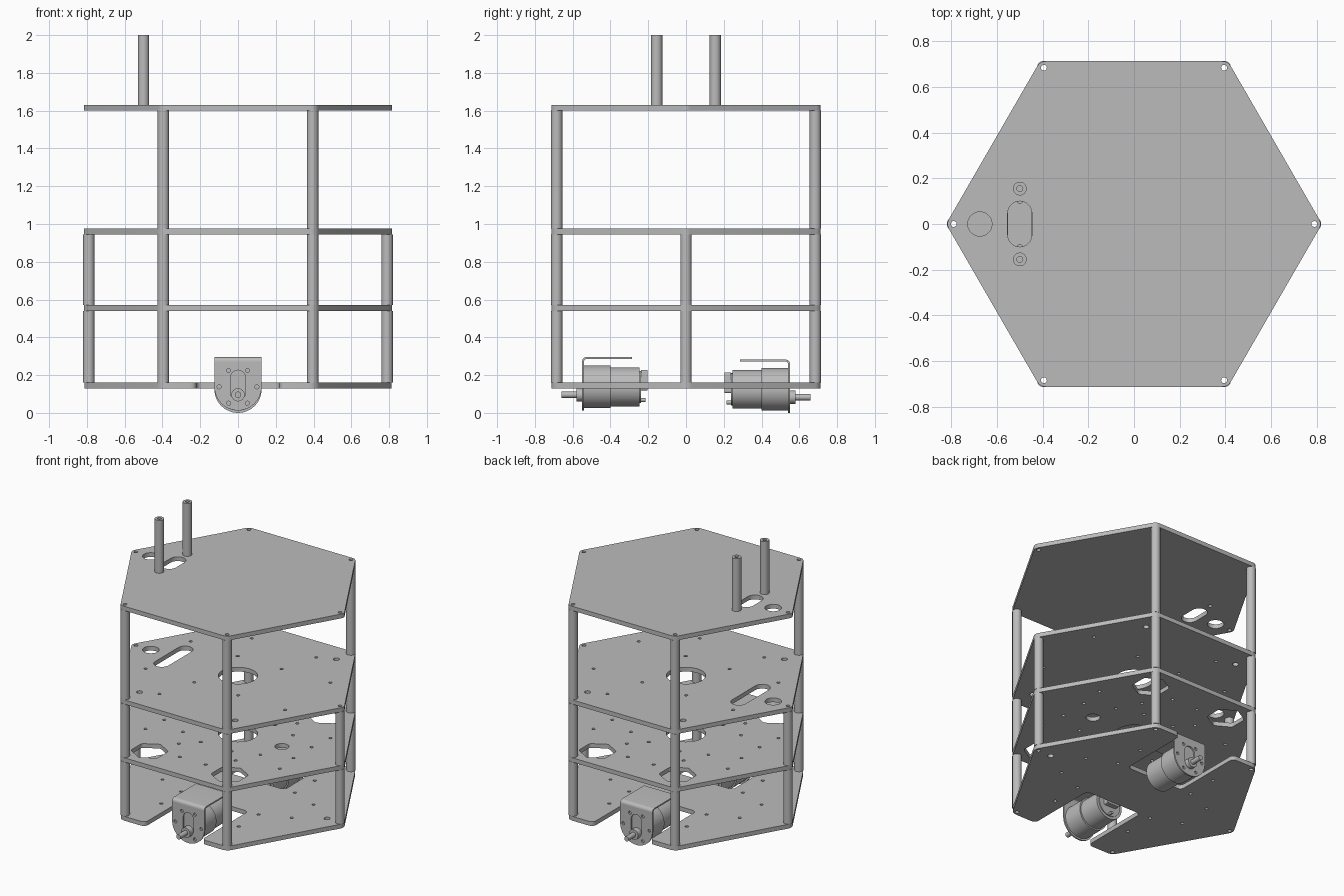
import bpy, bmesh, math
from math import cos, sin, pi
from mathutils import Matrix, Vector

cube = bpy.data.objects.get("Cube")
if cube:
    bpy.data.objects.remove(cube, do_unlink=True)

grey = bpy.data.materials.new("plain grey")
grey.use_nodes = True
COLOUR = (0.5, 0.5, 0.5, 1)
grey.diffuse_color = COLOUR
grey.node_tree.nodes["Principled BSDF"].inputs["Base Color"].default_value = COLOUR


# 2D outline helpers
def circle(x, y, r, n=16, turn=0.0):
    return [(x + r * cos(turn + 2 * pi * i / n), y + r * sin(turn + 2 * pi * i / n)) for i in range(n)]


def slot(x, y, r, reach):
    """Upright slot with round ends; reach is half its full length."""
    top = [(x + r * cos(pi * i / 10), y + reach - r + r * sin(pi * i / 10)) for i in range(11)]
    return top + [(2 * x - px, 2 * y - py) for px, py in top]


def rounded(points, cut, steps=5):
    out = []
    for i, p in enumerate(points):
        p, a, b = Vector(p), Vector(points[i - 1]), Vector(points[(i + 1) % len(points)])
        s, e = p + (a - p).normalized() * cut, p + (b - p).normalized() * cut
        for k in range(steps + 1):
            t = k / steps
            out.append(tuple(s * (1 - t) ** 2 + p * 2 * t * (1 - t) + e * t * t))
    return out


def mirrored(x, y):
    return [(sx * x, sy * y) for sx in (1, -1) for sy in (1, -1)]


def extrude(name, loops, low, high, place=Matrix()):
    """Solid from an outer loop and hole loops, between two heights."""
    curve = bpy.data.curves.new(name, "CURVE")
    curve.dimensions = "2D"
    curve.fill_mode = "BOTH"
    curve.extrude = (high - low) / 2
    for loop in loops:
        spline = curve.splines.new("POLY")
        spline.points.add(len(loop) - 1)
        for point, (x, y) in zip(spline.points, loop):
            point.co = (x, y, 0, 1)
        spline.use_cyclic_u = True
    temp = bpy.data.objects.new(name + " outline", curve)
    bpy.context.collection.objects.link(temp)
    graph = bpy.context.evaluated_depsgraph_get()
    mesh = bpy.data.meshes.new_from_object(temp.evaluated_get(graph))
    bpy.data.objects.remove(temp, do_unlink=True)
    bpy.data.curves.remove(curve)
    bm = bmesh.new()
    bm.from_mesh(mesh)
    bmesh.ops.remove_doubles(bm, verts=bm.verts, dist=0.00001)
    bmesh.ops.recalc_face_normals(bm, faces=bm.faces)
    bm.transform(place @ Matrix.Translation((0, 0, (low + high) / 2)))
    bm.to_mesh(mesh)
    bm.free()
    mesh.materials.clear()
    mesh.materials.append(grey)
    obj = bpy.data.objects.new(name, mesh)
    bpy.context.collection.objects.link(obj)
    bpy.ops.object.select_all(action="DESELECT")
    obj.select_set(True)
    bpy.context.view_layer.objects.active = obj
    bpy.ops.object.shade_smooth_by_angle(angle=math.radians(35))
    return obj


# Plates
R, THICK, BORE = 0.823, 0.03, 0.013
LEVELS = [0.13, 0.54, 0.945, 1.6]
hexagon = circle(0, 0, R, 6)
outline = rounded(hexagon, 0.025)
corners = circle(0, 0, 0.79, 6)
bores = [circle(x, y, BORE) for x, y in corners]


def holes(r, *spots):
    return [circle(x, y, r, 12) for spot in spots for x, y in mirrored(*spot)]


# Base plate, notched front and back for the motors
half = [hexagon[0], hexagon[1], (0.22, hexagon[1][1]), (0.22, 0.2),
        (-0.22, 0.2), (-0.22, hexagon[1][1]), hexagon[2]]
notched = rounded(half + [(-x, -y) for x, y in half], 0.035)
base_holes = [circle(0.69, 0, 0.02)] + holes(0.011, (0.3, 0.2), (0.3, 0.42), (0.5, 0.12))
extrude("base_plate", [notched] + bores + base_holes, LEVELS[0], LEVELS[0] + THICK)

# Second plate, with hexagonal cutouts
cutouts = [rounded(circle(x, y, 0.12, 6, pi / 6), 0.015) for x, y in mirrored(0.31, 0.535)]
lower_holes = holes(0.011, (0.12, 0.24), (0.22, 0.34), (0.1, 0.5), (0.3, 0.18), (0.52, 0.28), (0.5, 0.1))
extrude("lower_plate", [outline, circle(0, 0, 0.125, 32), circle(0.34, 0, 0.045, 24)]
        + bores + cutouts + lower_holes, LEVELS[1], LEVELS[1] + THICK)

# Third plate, with cable openings
side_hole = circle(-0.675, 0, 0.053, 28)
middle_holes = holes(0.011, (0.17, 0.24), (0.25, 0.51), (0.54, 0.25)) + holes(0.02, (0.37, 0.56))
extrude("middle_plate", [outline, circle(0, 0, 0.125, 32), side_hole, slot(-0.5, 0, 0.052, 0.18)]
        + bores + middle_holes, LEVELS[2], LEVELS[2] + THICK)

# Top plate
masts = [(-0.5, 0.155), (-0.5, -0.155)]
extrude("top_plate", [outline, side_hole, slot(-0.5, 0, 0.053, 0.1)] + bores
        + [circle(x, y, BORE) for x, y in masts], LEVELS[3], LEVELS[3] + THICK)


# Tubular standoffs between the plates, and the two masts on top
def tube(name, x, y, low, high):
    extrude(name, [circle(x, y, 0.03, 24), circle(x, y, BORE)], low, high)


for tier in range(3):
    for i, (x, y) in enumerate(corners):
        if tier < 2 or abs(y) > 0.1:
            tube(f"standoff_{tier + 1}_{i + 1}", x, y, LEVELS[tier] + THICK, LEVELS[tier + 1])
for side, (x, y) in zip(("back", "front"), masts):
    tube("mast_" + side, x, y, LEVELS[3] + THICK, 2.0)


# Geared motors on bent brackets
def motor(side, height, turn):
    frame = Matrix.Translation((0, 0, height)) @ Matrix.Rotation(turn, 4, "Z")
    axis = frame @ Matrix.Rotation(pi / 2, 4, "X")

    def part(name, loops, low, high):
        extrude(f"{side}_{name}", loops, low, high, axis)

    W, TOP, SHEET, BEND = 0.125, 0.157, 0.01, 0.022
    # bracket face: round below, square above
    face = [(W * cos(a), W * sin(a)) for a in [pi + pi * i / 24 for i in range(25)]]
    face += [(W, TOP - BEND), (-W, TOP - BEND)]
    screws = [circle(0.1 * cos(a), 0.1 * sin(a), 0.011, 12) for a in [pi / 3 * i for i in range(6)]]
    part("bracket_face", [face, slot(0, 0.008, 0.04, 0.08)] + screws, 0.54, 0.54 + SHEET)
    # bracket bend and flange, drawn as a side profile
    arc = [i * pi / 12 for i in range(7)]
    cy, cz = 0.55 - BEND, TOP - BEND
    profile = [(cy + BEND * cos(a), cz + BEND * sin(a)) for a in arc] + [(0.285, TOP), (0.285, TOP - SHEET)]
    profile += [(cy + (BEND - SHEET) * cos(a), cz + (BEND - SHEET) * sin(a)) for a in reversed(arc)]
    sideways = frame @ Matrix(((0, 0, 1, 0), (-1, 0, 0, 0), (0, 1, 0, 0), (0, 0, 0, 1)))
    extrude(side + "_bracket_flange", [profile], -W, W, sideways)
    # gearbox, motor can and end cap
    part("gearbox", [circle(0, 0, 0.113, 48)], 0.4, 0.54)
    part("motor_can", [circle(0, 0, 0.103, 48)], 0.245, 0.4)
    part("end_cap", [circle(0, 0, 0.085, 32)], 0.238, 0.245)
    part("terminal_block", [rounded([(-0.05, -0.02), (0.05, -0.02), (0.05, 0.09), (-0.05, 0.09)], 0.012)],
         0.203, 0.238)
    part("rear_pin", [circle(0, -0.07, 0.01, 12)], 0.215, 0.245)
    # output boss and shaft, set below the motor axis
    part("boss", [circle(0, -0.042, 0.035, 24)], 0.54, 0.58)
    part("shaft", [circle(0, -0.042, 0.017, 20)], 0.58, 0.658)


motor("front", 0.138, 0)
motor("back", 0.125, pi)
